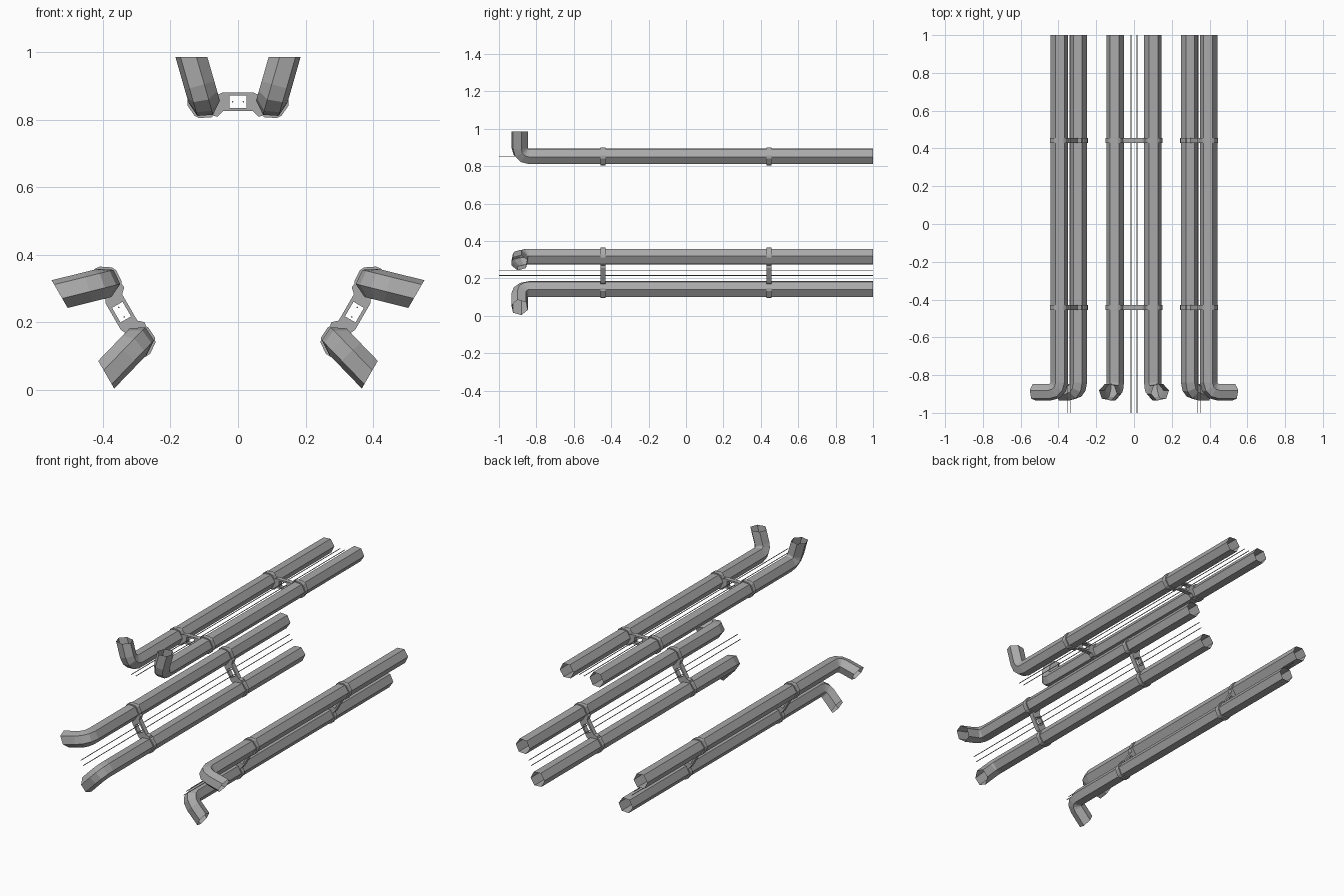
import bpy, bmesh
from math import sin, cos, radians, pi
from mathutils import Matrix, Vector

cube = bpy.data.objects.get("Cube")
if cube:
    bpy.data.objects.remove(cube, do_unlink=True)

steel = bpy.data.materials.new("steel_grey")
steel.use_nodes = True
steel.diffuse_color = (0.4, 0.4, 0.4, 1)
steel.node_tree.nodes["Principled BSDF"].inputs["Base Color"].default_value = (0.4, 0.4, 0.4, 1)

R = 0.0465               # pipe radius
SPACING = 0.10           # pipe distance from the middle of its rack
LEAN = radians(16)       # outward lean of the elbow
TWIST = radians(12)      # turn of the hexagon about the pipe axis
OUT = Vector((cos(LEAN), 0, -sin(LEAN)))
UP = Vector((sin(LEAN), 0, cos(LEAN)))
BACK = Vector((0, 1, 0))


def finish(bm, name, place, mirror=False):
    if mirror:
        bmesh.ops.scale(bm, vec=(-1, 1, 1), verts=bm.verts)
    bmesh.ops.recalc_face_normals(bm, faces=bm.faces)
    mesh = bpy.data.meshes.new(name)
    bm.to_mesh(mesh)
    bm.free()
    mesh.materials.append(steel)
    obj = bpy.data.objects.new(name, mesh)
    obj.matrix_world = place
    bpy.context.collection.objects.link(obj)


def bridge(bm, a, b):
    n = len(a)
    for i in range(n):
        bm.faces.new((a[i], a[(i + 1) % n], b[(i + 1) % n], b[i]))


def pipe(name, place, mirror):
    """Open hexagonal pipe with a rounded elbow and a level-cut mouth."""
    bm = bmesh.new()
    start, bend = -0.84, 0.05

    def ring(centre, side):
        angles = [TWIST + k * pi / 3 for k in range(6)]
        return [centre + R * (cos(a) * OUT + sin(a) * side) for a in angles]

    base = Vector((SPACING, 0, 0))
    rings = [ring(base + BACK, UP)]
    for step in range(4):
        t = radians(30 * step)
        centre = base + BACK * (start - bend * sin(t)) + UP * bend * (1 - cos(t))
        rings.append(ring(centre, UP * cos(t) + BACK * sin(t)))
    rings.append([p + UP * ((0.132 - p.z) / UP.z) for p in rings[-1]])
    loops = [[bm.verts.new(p) for p in r] for r in rings]
    for a, b in zip(loops, loops[1:]):
        bridge(bm, a, b)
    finish(bm, name, place, mirror)


def collar(bm, outer, inner, y, half):
    """Prism with a hole, from two matching outlines."""
    def loop(points, dy):
        return [bm.verts.new((x, y + dy, z)) for x, z in points]
    of, ob = loop(outer, -half), loop(outer, half)
    nf, nb = loop(inner, -half), loop(inner, half)
    for a, b in ((of, ob), (ob, nb), (nb, nf), (nf, of)):
        bridge(bm, a, b)


def prism(bm, points, y, half):
    front = [bm.verts.new((x, y - half, z)) for x, z in points]
    back = [bm.verts.new((x, y + half, z)) for x, z in points]
    bm.faces.new(front)
    bm.faces.new(back[::-1])
    bridge(bm, front, back)


def rect(w, h):
    return [(w, h), (-w, h), (-w, -h), (w, -h)]


ARM = [(0.045, 0.028), (0.064, 0.018), (0.054, 0.003),
       (0.072, -0.042), (0.060, -0.044), (0.045, -0.028)]


def bracket(name, place, y):
    """Windowed centre plate, two arms and two clamps round the pipes."""
    bm = bmesh.new()
    half = 0.0135
    collar(bm, rect(0.045, 0.028), rect(0.025, 0.018), y, half)
    cut = radians(9)
    inner_r = R * cos(pi / 6) / cos(pi / 6 - cut)
    angles = [TWIST - LEAN + k * pi / 3 + d for k in range(6) for d in (-cut, cut)]
    for s in (1, -1):
        prism(bm, [(s * x, z) for x, z in ARM], y, half)
        outlines = [[(s * (SPACING + r * cos(a)), r * sin(a)) for a in angles]
                    for r in (0.0505, inner_r)]
        collar(bm, *outlines, y, half)
    finish(bm, name, place)


def wire(name, place, x):
    bm = bmesh.new()
    turn = Matrix.Translation((x, 0, 0)) @ Matrix.Rotation(pi / 2, 4, 'X')
    bmesh.ops.create_cone(bm, cap_ends=True, segments=6, radius1=0.0023,
                          radius2=0.0023, depth=2, matrix=turn)
    finish(bm, name, place)


# Three racks, each facing away from the middle
racks = (("top", 0, 0.853, 0), ("left", 0.345, 0.23, 120), ("right", -0.345, 0.23, -120))
for rack, x, z, angle in racks:
    place = Matrix.Translation((x, 0, z)) @ Matrix.Rotation(radians(angle), 4, 'Y')
    for n, s in enumerate((1, -1), 1):
        pipe(f"{rack}_pipe_{n}", place, s < 0)
        wire(f"{rack}_wire_{n}", place, s * 0.016)
        bracket(f"{rack}_bracket_{n}", place, s * 0.443)
